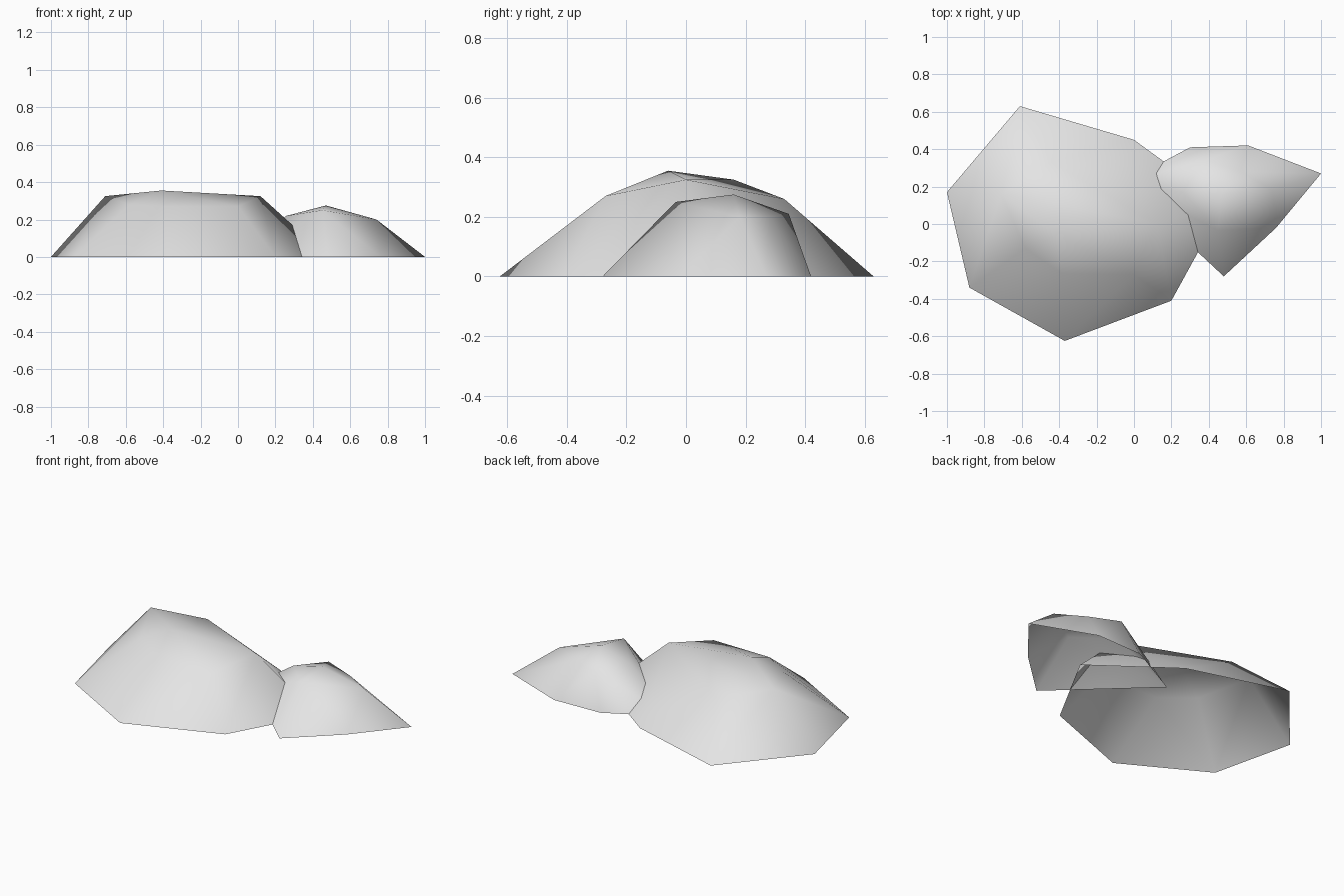
import bpy
import bmesh

if "Cube" in bpy.data.objects:
    bpy.data.objects.remove(bpy.data.objects["Cube"])

stone = bpy.data.materials.new("pale_grey_stone")
stone.diffuse_color = (0.78, 0.78, 0.78, 1)
stone.use_nodes = True
stone.node_tree.nodes["Principled BSDF"].inputs["Base Color"].default_value = stone.diffuse_color


def mound(name, base, top):
    """Faceted rock: hull around a ground outline and raised points, open below."""
    bm = bmesh.new()
    for x, y in base:
        bm.verts.new((x, y, 0))
    for p in top:
        bm.verts.new(p)
    bmesh.ops.convex_hull(bm, input=bm.verts[:])
    floor = [f for f in bm.faces if all(abs(v.co.z) < 1e-4 for v in f.verts)]
    bmesh.ops.delete(bm, geom=floor, context='FACES')
    bmesh.ops.recalc_face_normals(bm, faces=bm.faces[:])
    if sum(f.normal.z for f in bm.faces) < 0:
        bmesh.ops.reverse_faces(bm, faces=bm.faces[:])
    for f in bm.faces:
        f.smooth = True
    me = bpy.data.meshes.new(name)
    bm.to_mesh(me)
    bm.free()
    me.materials.append(stone)
    ob = bpy.data.objects.new(name, me)
    bpy.context.collection.objects.link(ob)
    return ob


# wide rock on the left
mound("large_rock",
      [(-1, 0.17), (-0.88, -0.34), (-0.37, -0.625), (0.2, -0.41),
       (0.48, 0.10), (0, 0.45), (-0.61, 0.63)],
      [(-0.71, 0.16, 0.325), (-0.58, -0.13, 0.28), (-0.385, -0.265, 0.27),
       (0.0, -0.27, 0.27), (0.12, 0.0, 0.325), (-0.44, 0.33, 0.26),
       (-0.41, -0.06, 0.355)])

# small rock leaning into its right side
mound("small_rock",
      [(1, 0.27), (0.61, 0.42), (0.3, 0.41), (-0.055, 0.22),
       (0.48, -0.28), (0.76, -0.02)],
      [(0.74, 0.18, 0.2), (0.57, 0.28, 0.2), (0.38, 0.345, 0.21),
       (0.26, 0.17, 0.22), (0.45, -0.035, 0.25), (0.47, 0.16, 0.275)])
